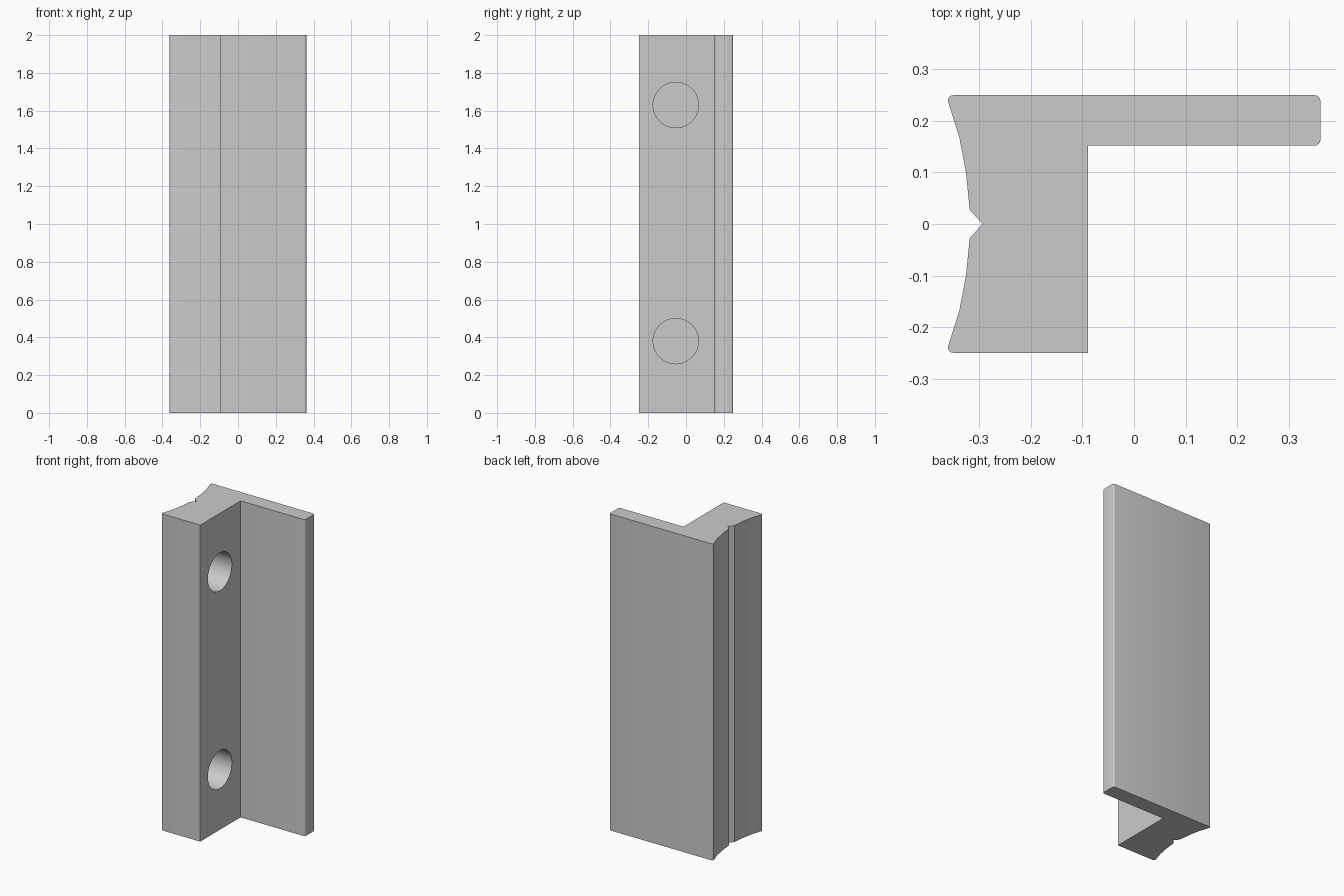
import bpy
import bmesh
from math import cos, sin, pi, sqrt

cube = bpy.data.objects.get("Cube")
if cube:
    bpy.data.objects.remove(cube, do_unlink=True)

HEIGHT = 2.0
LEFT, RIGHT, STEP = -0.362, 0.362, -0.089
BACK, PLATE = 0.25, 0.152
ROUND = 0.012

grey = bpy.data.materials.new("plain grey")
grey.use_nodes = True
colour = (0.6, 0.6, 0.6, 1)
grey.diffuse_color = colour
grey.node_tree.nodes["Principled BSDF"].inputs["Base Color"].default_value = colour


def corner(x, y, start, sweep=pi / 2, steps=4):
    """Points of a rounded corner about a centre."""
    angles = [start + sweep * i / steps for i in range(steps + 1)]
    return [(x + ROUND * cos(a), y + ROUND * sin(a)) for a in angles]


# Hollow side: a shallow arc in facets, with a V groove in the middle
half_arc = [(-0.319, 0.028), (-0.326, 0.1), (-0.339, 0.168), (-0.361, 0.238)]
hollow = [(x, y) for x, y in reversed(half_arc)]
hollow += [(-0.294, 0)] + [(x, -y) for x, y in half_arc]

# Outline, counter-clockwise from the front corner of the hollow side
outline = hollow
outline += corner(LEFT + ROUND, -BACK + ROUND, pi * 1.1, pi * 0.4)
outline += [(STEP, -BACK), (STEP, PLATE)]
outline += corner(RIGHT - ROUND, PLATE + ROUND, -pi / 2)
outline += corner(RIGHT - ROUND, BACK - ROUND, 0)
outline += corner(LEFT + ROUND, BACK - ROUND, pi / 2, pi * 0.4)

# Angle bar: the outline raised to full height
bm = bmesh.new()
base = bm.faces.new([bm.verts.new((x, y, 0)) for x, y in outline])
raised = bmesh.ops.extrude_face_region(bm, geom=[base])["geom"]
bmesh.ops.translate(bm, vec=(0, 0, HEIGHT),
                    verts=[v for v in raised if isinstance(v, bmesh.types.BMVert)])
bmesh.ops.recalc_face_normals(bm, faces=bm.faces)
mesh = bpy.data.meshes.new("angle_bar")
bm.to_mesh(mesh)
bm.free()
mesh.materials.append(grey)
bar = bpy.data.objects.new("angle_bar", mesh)
bpy.context.collection.objects.link(bar)

# Two blind round holes in the inner face of the thick leg
DEPTH = 0.19
for name, z in (("lower_hole_cutter", 0.38), ("upper_hole_cutter", 1.63)):
    bpy.ops.mesh.primitive_cylinder_add(
        vertices=64, radius=0.12, depth=2 * DEPTH,
        location=(STEP, -0.054, z), rotation=(0, pi / 2, 0))
    cutter = bpy.context.object
    cutter.name = name
    cutter.data.materials.append(grey)
    cutter.hide_render = True
    cutter.hide_set(True)
    cut = bar.modifiers.new(name, 'BOOLEAN')
    cut.operation = 'DIFFERENCE'
    cut.solver = 'EXACT'
    cut.object = cutter

# Apply the cuts, then smooth the round surfaces and keep the edges sharp
bpy.context.view_layer.objects.active = bar
bar.select_set(True)
for modifier in list(bar.modifiers):
    bpy.ops.object.modifier_apply(modifier=modifier.name)
for cutter in [o for o in bpy.data.objects if o.name.endswith("_cutter")]:
    bpy.data.objects.remove(cutter, do_unlink=True)
bpy.ops.object.shade_smooth_by_angle(angle=pi / 6)
